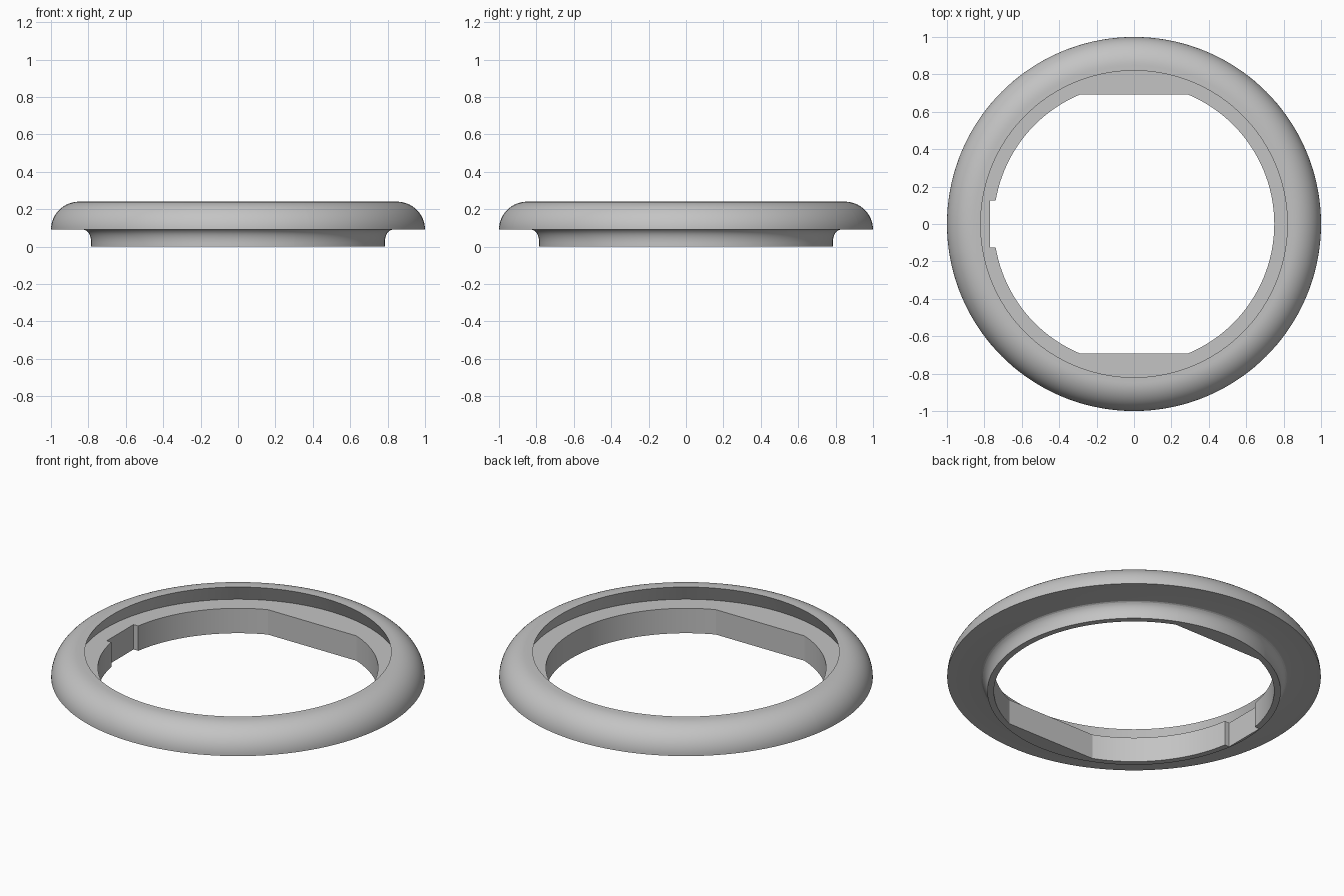
import bpy
import bmesh
from math import sin, cos, pi, radians, asin, atan2, hypot

cube = bpy.data.objects.get("Cube")
if cube:
    bpy.data.objects.remove(cube, do_unlink=True)

SEGMENTS = 144
BORE = 0.75          # radius of the central opening
FLAT = 0.692         # distance of the two flats from the centre
NOTCH_X, NOTCH_Y = 0.77, 0.125
LEDGE_Z, RIM_Z, TOP_Z = 0.147, 0.09, 0.24


def grey_material():
    mat = bpy.data.materials.new("plain_grey")
    mat.use_nodes = True
    colour = (0.55, 0.55, 0.55, 1)
    mat.diffuse_color = colour
    bsdf = mat.node_tree.nodes["Principled BSDF"]
    bsdf.inputs["Base Color"].default_value = colour
    bsdf.inputs["Roughness"].default_value = 0.6
    return mat


def bore_radius(a):
    """Opening radius at angle a, with flats at front and back."""
    return min(BORE, FLAT / max(abs(sin(a)), 0.001))


# Outer section: concave skirt, flat underside, rounded rim, undercut recess
STEPS = 16
section = [(0.785, 0)]
section += [(0.825 - 0.04 * cos(t), 0.02 + 0.07 * sin(t))
            for t in (pi / 2 * i / 8 for i in range(9))]
section += [(0.85 + 0.15 * cos(t), RIM_Z + 0.15 * sin(t))
            for t in (pi / 2 * i / STEPS for i in range(STEPS + 1))]
section += [(0.82, TOP_Z), (0.865, LEDGE_Z)]

# Columns around the ring: (angle, opening radius)
notch_in = asin(NOTCH_Y / BORE)
notch_out = atan2(NOTCH_Y, NOTCH_X)
corner = asin(FLAT / BORE)
angles = [2 * pi * i / SEGMENTS for i in range(SEGMENTS)]
angles += [corner, pi - corner, pi + corner, 2 * pi - corner]
columns = []
for a in angles:
    off = abs(a - pi)
    if off < notch_out - 0.001:
        columns.append((a, NOTCH_X / cos(off)))
    elif off > notch_in + 0.001:
        columns.append((a, bore_radius(a)))
for side in (-1, 1):
    columns.append((pi + side * notch_in, BORE))
    columns.append((pi + side * notch_out, hypot(NOTCH_X, NOTCH_Y)))
columns.sort()

# Sweep the closed section around the axis
bm = bmesh.new()
loops = []
for a, r in columns:
    points = section + [(r, LEDGE_Z), (r, 0)]
    loops.append([bm.verts.new((p * cos(a), p * sin(a), z)) for p, z in points])
for i, here in enumerate(loops):
    after = loops[(i + 1) % len(loops)]
    for j in range(len(here)):
        k = (j + 1) % len(here)
        bm.faces.new((here[j], after[j], after[k], here[k]))
bmesh.ops.recalc_face_normals(bm, faces=bm.faces)

mesh = bpy.data.meshes.new("bezel_ring")
bm.to_mesh(mesh)
bm.free()
mesh.materials.append(grey_material())
ring = bpy.data.objects.new("bezel_ring", mesh)
bpy.context.collection.objects.link(ring)

# Smooth the curves, keep the creases
bpy.ops.object.select_all(action='DESELECT')
ring.select_set(True)
bpy.context.view_layer.objects.active = ring
bpy.ops.object.shade_smooth_by_angle(angle=radians(15))
